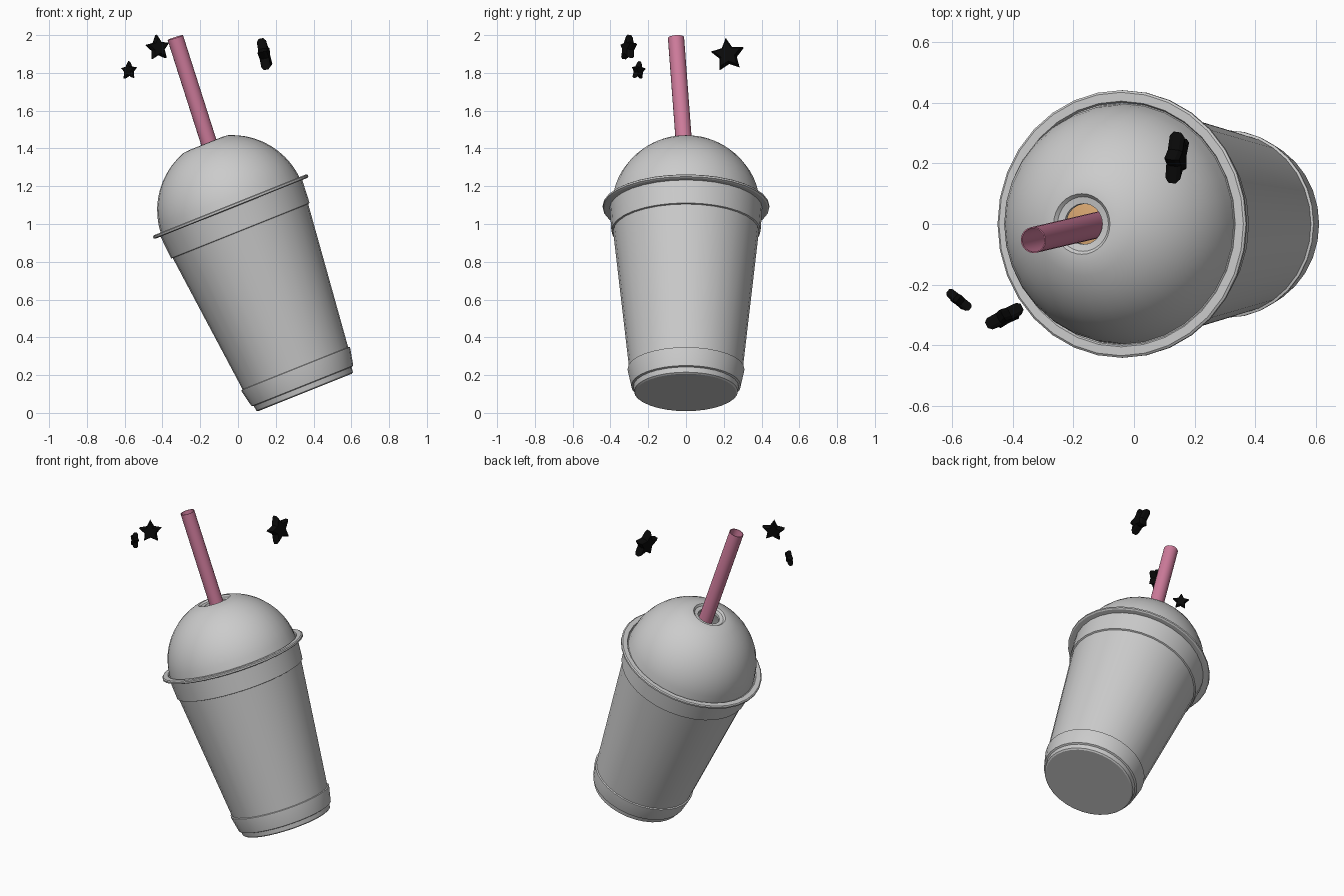
import bpy, bmesh, math
from mathutils import Matrix, Vector

if "Cube" in bpy.data.objects:
    bpy.data.objects.remove(bpy.data.objects["Cube"])

SEG = 32
# The cup leans to the left: everything turned shares this frame
TILT = Matrix.Translation((0.355, 0, 0.108)) @ Matrix.Rotation(math.radians(-21.8), 4, 'Y')


def material(name, rgb):
    m = bpy.data.materials.new(name)
    m.diffuse_color = (*rgb, 1)
    m.use_nodes = True
    m.node_tree.nodes["Principled BSDF"].inputs["Base Color"].default_value = m.diffuse_color
    return m


def finish(name, bm, matrix, mat=None, angle=None):
    bmesh.ops.recalc_face_normals(bm, faces=bm.faces)
    me = bpy.data.meshes.new(name)
    bm.to_mesh(me)
    bm.free()
    ob = bpy.data.objects.new(name, me)
    bpy.context.collection.objects.link(ob)
    ob.matrix_world = matrix
    if mat:
        me.materials.append(mat)
    if angle:
        bpy.ops.object.select_all(action='DESELECT')
        ob.select_set(True)
        bpy.context.view_layer.objects.active = ob
        bpy.ops.object.shade_smooth_by_angle(angle=math.radians(angle))
    return ob


def lathe(name, profile, matrix, mat=None, seg=SEG, angle=25):
    """Spin (radius, height) points round the local z axis."""
    bm = bmesh.new()
    rings = []
    for r, h in profile:
        if r == 0:
            rings.append([bm.verts.new((0, 0, h))] * seg)
        else:
            rings.append([bm.verts.new((r * math.cos(2 * math.pi * i / seg),
                                        r * math.sin(2 * math.pi * i / seg), h))
                          for i in range(seg)])
    for a, b in zip(rings, rings[1:]):
        for i in range(seg):
            j = (i + 1) % seg
            bm.faces.new(dict.fromkeys((a[i], a[j], b[j], b[i])))
    return finish(name, bm, matrix, mat, angle)


def star(name, centre, normal, roll, radius, thick, mat):
    """Puffy five-pointed star facing along normal."""
    n = Vector(normal).normalized()
    x = Vector((0, 0, 1)).cross(n).normalized()
    y = n.cross(x)
    m = Matrix((x, y, n)).transposed().to_4x4()
    m = Matrix.Translation(centre) @ m @ Matrix.Rotation(math.radians(roll), 4, 'Z')
    bm = bmesh.new()

    def ring(scale, z):
        out = []
        for i in range(10):
            a = math.pi / 2 + i * math.pi / 5
            r = radius * scale * (0.52 if i % 2 else 1)
            out.append(bm.verts.new((r * math.cos(a), r * math.sin(a), z)))
        return out
    t = thick / 2
    rings = [ring(0.82, -t), ring(1, -t * 0.5), ring(1, t * 0.5), ring(0.82, t)]
    for a, b in zip(rings, rings[1:]):
        for i in range(10):
            j = (i + 1) % 10
            bm.faces.new((a[i], a[j], b[j], b[i]))
    bm.faces.new(rings[0])
    bm.faces.new(rings[-1])
    finish(name, bm, m, mat)


pink = material("straw_pink", (0.62, 0.2, 0.33))
black = material("star_black", (0.003, 0.003, 0.003))
tan = material("drink_tan", (0.75, 0.42, 0.18))

# Cup with stepped foot and raised band below the rim
lathe("cup", [(0, 0), (0.266, 0), (0.275, 0.006), (0.279, 0.034), (0.29, 0.038),
              (0.309, 0.128), (0.309, 0.135), (0.301, 0.138), (0.386, 0.92),
              (0.395, 0.923), (0.404, 1.05)], TILT)

# Flat lid rim
lathe("lid_rim", [(0.39, 1.05), (0.432, 1.05), (0.441, 1.055), (0.441, 1.065),
                  (0.434, 1.07), (0.405, 1.07), (0.40, 1.062), (0.39, 1.062)], TILT)

# Domed lid with a dished straw hole
R, C = 0.397, 1.04
start, end, n = math.radians(3), math.acos(0.127 / R), 10
dome = [(R * math.cos(start + (end - start) * i / n),
         C + R * math.sin(start + (end - start) * i / n)) for i in range(n + 1)]
lathe("dome_lid", dome + [(0.1, 1.419), (0.09, 1.408), (0.067, 1.404), (0.066, 1.39)], TILT)

# Drink inside, glimpsed through the hole
lathe("drink", [(0, 0.03), (0.26, 0.03), (0.36, 0.95), (0.33, 1.08), (0.22, 1.19),
                (0.1, 1.23), (0, 1.24)], TILT, tan)

# Straw: open tube running down into the cup
top, hole = Vector((-0.332, -0.053, 1.987)), Vector((-0.153, -0.011, 1.427))
d = (top - hole).normalized()
straw_m = Matrix.Translation(top) @ d.to_track_quat('Z', 'Y').to_matrix().to_4x4()
lathe("straw", [(0.043, -1.5), (0.043, 0), (0.039, 0), (0.039, -1.5)], straw_m, pink, 20)

# Floating stars
star("star_left", (-0.425, -0.305, 1.932), (0.45, -0.88, 0.13), 4, 0.07, 0.042, black)
star("star_small", (-0.577, -0.252, 1.812), (-0.62, -0.78, 0.1), 4, 0.05, 0.03, black)
star("star_right", (0.14, 0.222, 1.895), (0.97, -0.13, 0.2), 8, 0.09, 0.05, black)
